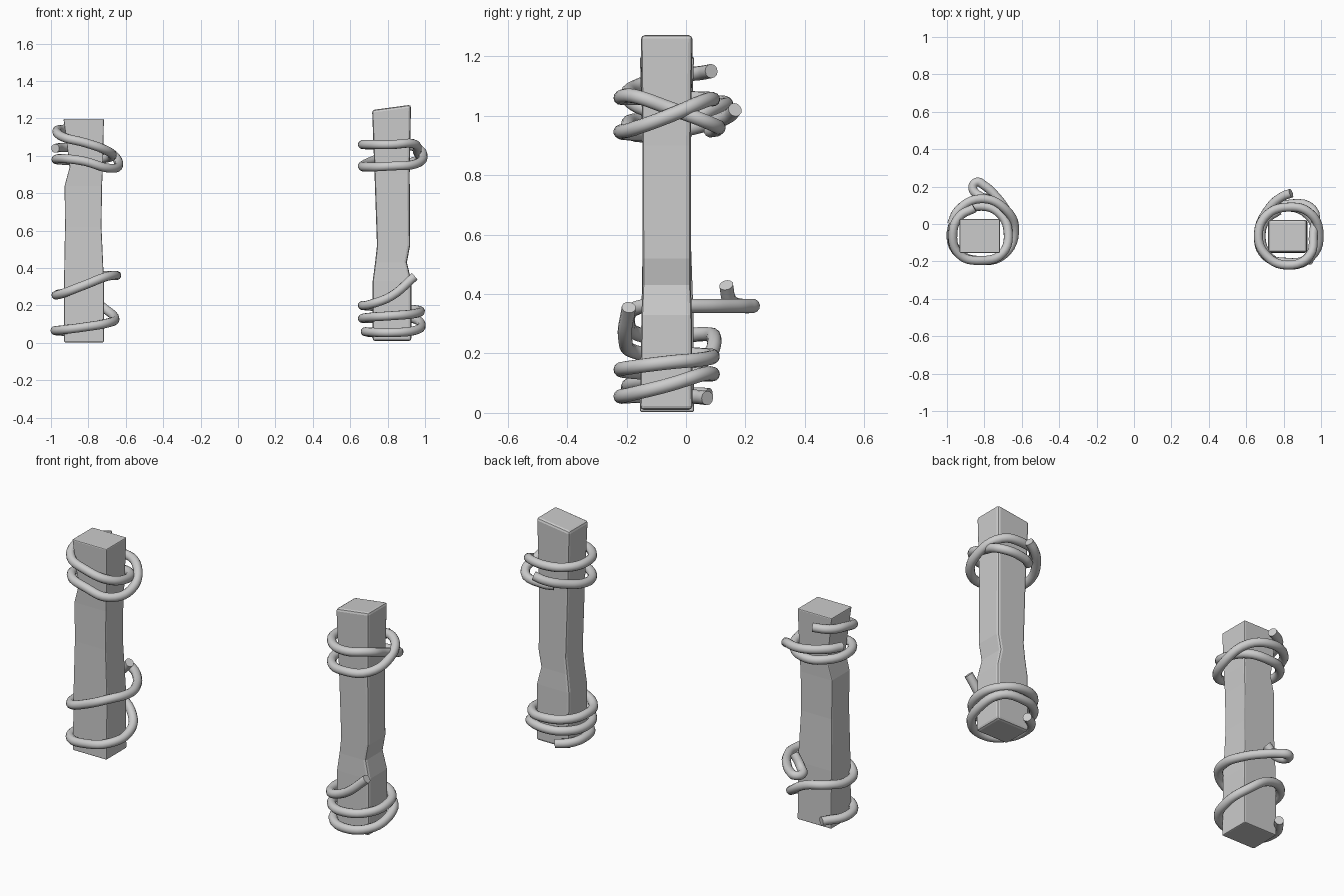
import bpy, bmesh
from math import radians, cos, sin

ROPE_R = 0.024


def post(name, rings, bevel):
    """Roughly hewn square post: rings of (x0, x1, y0, y1, z, tilt)."""
    bm = bmesh.new()
    prev = None
    for x0, x1, y0, y1, z, tilt in rings:
        loop = [bm.verts.new(p) for p in
                ((x0, y0, z), (x1, y0, z + tilt), (x1, y1, z + tilt), (x0, y1, z))]
        if prev is None:
            bm.faces.new(loop[::-1])
        else:
            for i in range(4):
                j = (i + 1) % 4
                bm.faces.new((prev[i], prev[j], loop[j], loop[i]))
        prev = loop
    bm.faces.new(prev)
    me = bpy.data.meshes.new(name)
    bm.to_mesh(me)
    bm.free()
    ob = bpy.data.objects.new(name, me)
    bpy.context.collection.objects.link(ob)
    mod = ob.modifiers.new("worn_edges", "BEVEL")
    mod.width = bevel
    mod.segments = 2
    mod.limit_method = 'ANGLE'
    mod.angle_limit = radians(40)
    return ob


def coil(cx, cy, keys):
    """Points around a post from (angle, radius, z) keys."""
    pts = []
    for (a0, r0, z0), (a1, r1, z1) in zip(keys, keys[1:]):
        n = max(1, round((a1 - a0) / 40))
        for k in range(n):
            t = k / n
            pts.append((a0 + (a1 - a0) * t, r0 + (r1 - r0) * t, z0 + (z1 - z0) * t))
    pts.append(keys[-1])
    return [(cx + r * cos(radians(a)), cy + r * sin(radians(a)), z) for a, r, z in pts]


def rope(name, pts):
    """Smooth capped tube through the points."""
    cu = bpy.data.curves.new(name, 'CURVE')
    cu.dimensions = '3D'
    cu.bevel_depth = ROPE_R
    cu.bevel_resolution = 4
    cu.use_fill_caps = True
    cu.resolution_u = 5
    sp = cu.splines.new('BEZIER')
    sp.bezier_points.add(len(pts) - 1)
    for bp, p in zip(sp.bezier_points, pts):
        bp.co = p
        bp.handle_left_type = bp.handle_right_type = 'AUTO'
    ob = bpy.data.objects.new(name, cu)
    bpy.context.collection.objects.link(ob)
    return ob


# Posts
post("left_post", [
    (-0.93, -0.717, -0.155, 0.027, 0.003, 0),
    (-0.93, -0.717, -0.15, 0.025, 0.33, 0),
    (-0.925, -0.73, -0.145, 0.015, 0.62, 0),
    (-0.927, -0.727, -0.145, 0.015, 0.84, 0),
    (-0.90, -0.722, -0.148, 0.018, 0.94, 0),
    (-0.933, -0.717, -0.155, 0.027, 1.198, 0)], 0.006)
post("right_post", [
    (0.72, 0.927, -0.155, 0.022, 0.01, 0),
    (0.72, 0.927, -0.15, 0.02, 0.33, 0),
    (0.733, 0.903, -0.146, 0.016, 0.43, 0),
    (0.743, 0.92, -0.146, 0.016, 0.52, 0),
    (0.73, 0.918, -0.147, 0.016, 0.90, 0),
    (0.717, 0.925, -0.152, 0.022, 1.245, 0.028)], 0.014)

# Left post ropes; the lower one ends in a loose loop at the back
low = coil(-0.818, -0.045, [
    (125, .15, .06), (180, .16, .065), (225, .165, .07), (270, .15, .085),
    (315, .165, .105), (360, .16, .13), (405, .155, .18), (450, .14, .25),
    (495, .15, .265), (540, .155, .255), (585, .165, .265), (630, .15, .31),
    (675, .165, .355), (720, .17, .36), (755, .175, .36)])
low += [(-0.74, 0.15, .36), (-0.80, 0.205, .36), (-0.842, 0.224, .36),
        (-0.862, 0.19, .36), (-0.825, 0.15, .375), (-0.775, 0.135, .43)]
rope("left_lower_rope", low)
rope("left_upper_rope", coil(-0.818, -0.045, [
    (105, .135, 1.15), (180, .15, 1.135), (225, .165, 1.10), (270, .15, 1.07),
    (315, .16, 1.03), (360, .145, 1.0), (450, .14, .97), (540, .155, .98),
    (585, .16, .985), (630, .15, .97), (675, .17, .935), (720, .18, .95),
    (765, .18, 1.02), (810, .18, 1.04), (855, .17, 1.045), (885, .165, 1.04)]))

# Right post ropes
rope("right_lower_rope", coil(0.82, -0.055, [
    (110, .135, .05), (180, .14, .06), (270, .165, .055), (315, .17, .065),
    (360, .16, .095), (405, .16, .13), (450, .145, .13), (540, .155, .13),
    (630, .165, .145), (675, .165, .155), (720, .155, .17), (810, .145, .19),
    (900, .155, .2), (945, .165, .205), (990, .15, .25), (1032, .185, .355)]))
rope("right_upper_rope", [(0.84, 0.165, 1.02), (0.79, 0.145, 1.0)] + coil(0.82, -0.055, [
    (125, .17, .975), (180, .155, .945), (225, .16, .94), (270, .165, .945),
    (315, .175, .955), (360, .17, 1.0), (405, .165, 1.05), (450, .145, 1.055),
    (540, .155, 1.06), (630, .165, 1.06), (675, .165, 1.065), (720, .138, 1.025),
    (765, .19, .975), (810, .16, .955), (830, .145, .95)]))
